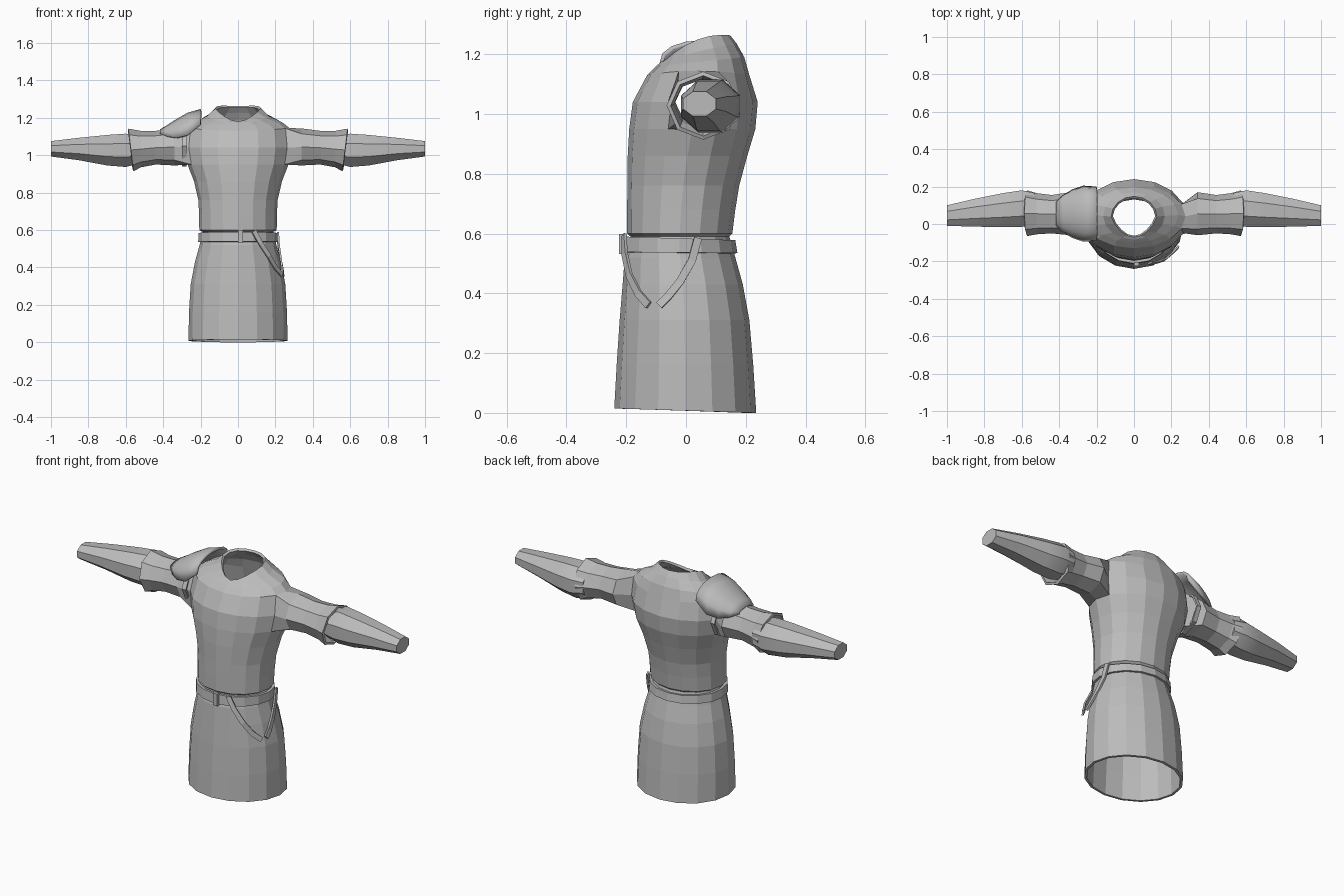
import bpy, bmesh, math
from mathutils import Vector

cube = bpy.data.objects.get("Cube")
if cube:
    bpy.data.objects.remove(cube, do_unlink=True)

cloth = bpy.data.materials.new("grey_cloth")
cloth.use_nodes = True
GREY = (0.5, 0.5, 0.5, 1)
cloth.diffuse_color = GREY
cloth.node_tree.nodes["Principled BSDF"].inputs["Base Color"].default_value = GREY
SEG = 16


def finish(name, bm, thick=0.0, smooth=None, offset=-1):
    """Turn a bmesh into an object with optional thickness and smoothing."""
    bmesh.ops.recalc_face_normals(bm, faces=bm.faces)
    mesh = bpy.data.meshes.new(name)
    bm.to_mesh(mesh)
    bm.free()
    mesh.materials.append(cloth)
    ob = bpy.data.objects.new(name, mesh)
    bpy.context.collection.objects.link(ob)
    if smooth:
        bpy.ops.object.select_all(action='DESELECT')
        ob.select_set(True)
        bpy.context.view_layer.objects.active = ob
        bpy.ops.object.shade_smooth_by_angle(angle=math.radians(smooth))
    if thick:
        mod = ob.modifiers.new("thickness", 'SOLIDIFY')
        mod.thickness, mod.offset = thick, offset
    return ob


def body_ring(bm, zf, zb, rx, yf, yb, lift=0, pinch=0):
    """Horizontal ring: front and back heights, half width, front and back y."""
    out = []
    for i in range(SEG):
        a = math.tau * i / SEG
        c, s = math.cos(a), math.sin(a)
        x = rx * c * (1 - pinch * max(0, -s))
        z = zf + (zb - zf) * (s + 1) / 2 + lift * c * c
        out.append(bm.verts.new((x, (yf + yb) / 2 + (yb - yf) / 2 * s, z)))
    return out


def arm_ring(bm, side, x, y0, y1, z0, z1, lean=0, n=8, turn=0):
    """Ring around an arm, fitted to the given y and z limits."""
    out = []
    k = 1 / math.cos(turn)
    for i in range(n):
        a = math.tau * i / n + turn
        c, s = math.cos(a) * k, math.sin(a) * k
        out.append(bm.verts.new((side * (x + lean * s), (y0 + y1) / 2 + (y1 - y0) / 2 * c,
                                 (z0 + z1) / 2 + (z1 - z0) / 2 * s)))
    return out


def bridge(bm, a, b, skip=()):
    n = len(a)
    for i in range(n):
        if i not in skip:
            j = (i + 1) % n
            bm.faces.new((a[i], a[j], b[j], b[i]))


# Tunic: skirt, torso and collar as stacked rings, with open armholes
bm = bmesh.new()
levels = [
    (.015, 0, .265, -.24, .235), (.16, .16, .262, -.232, .225),
    (.31, .31, .253, -.222, .212), (.43, .43, .23, -.212, .19),
    (.52, .52, .205, -.205, .165), (.59, .59, .19, -.185, .145),
    (.6, .6, .207, -.197, .155), (.68, .68, .208, -.197, .165),
    (.76, .76, .212, -.196, .178), (.86, .86, .235, -.195, .205),
    (.95, .95, .27, -.19, .232), (1.04, 1.04, .285, -.178, .24),
    (1.13, 1.13, .275, -.13, .212, .015), (1.16, 1.19, .237, -.1, .195),
    (1.175, 1.235, .165, -.083, .17, .005), (1.18, 1.263, .122, -.07, .148, .028, .25),
]
rings = [body_ring(bm, *lv) for lv in levels]
HOLE = 11
for r in range(len(rings) - 1):
    holes = (0, 7, 8, 15) if r in (HOLE - 1, HOLE) else ()
    bridge(bm, rings[r], rings[r + 1], holes)

# Short sleeves grow from the armholes and flare into cuffs
DIRS = [(1, 0), (1, 1), (0, 1), (-1, 1), (-1, 0), (-1, -1), (0, -1), (1, -1)]
sleeve = [(.34, -.06, .17, .945, 1.143), (.44, -.05, .155, .95, 1.13),
          (.52, -.055, .165, .935, 1.13), (.572, -.065, .18, .914, 1.142, .014)]
for side in (1, -1):
    mid = 0 if side > 0 else SEG // 2
    prev = [rings[HOLE + dz][(mid + side * dy) % SEG] for dy, dz in DIRS]
    for sec in sleeve:
        ring = arm_ring(bm, side, *sec)
        bridge(bm, prev, ring)
        prev = ring
bmesh.ops.delete(bm, geom=[v for v in bm.verts if not v.link_faces], context='VERTS')
finish("tunic", bm, .014)

# Fitted lower sleeves
lower = [(.53, -.005, .165, .955, 1.1), (.6, -.015, .18, .937, 1.115),
         (.7, -.017, .165, .945, 1.108), (.85, -.014, .135, .973, 1.093),
         (1.0, -.01, .1, .993, 1.075)]
for side, label in ((1, "left"), (-1, "right")):
    bm = bmesh.new()
    secs = [arm_ring(bm, side, *s, turn=math.pi / 8) for s in lower]
    for a, b in zip(secs, secs[1:]):
        bridge(bm, a, b)
    bm.faces.new(secs[0])
    bm.faces.new(secs[-1])
    finish(label + "_lower_sleeve", bm, smooth=25)

# Domed shoulder plate: x, ridge height, edge height, half width
bm = bmesh.new()
plate = [(-.2, 1.247, 1.165, .145), (-.27, 1.227, 1.108, .15), (-.33, 1.193, 1.093, .13),
         (-.38, 1.16, 1.1, .1), (-.417, 1.138, 1.115, .065)]
N = 8
rows = []
for x, top, low, half in plate:
    row = []
    for i in range(N + 1):
        t = 2 * i / N - 1
        a = t * math.pi / 2
        row.append(bm.verts.new((x, .055 + half * math.sin(a), low + (top - low) * math.cos(a) ** .8)))
    rows.append(row)
for a, b in zip(rows, rows[1:]):
    for i in range(N):
        bm.faces.new((a[i], a[i + 1], b[i + 1], b[i]))
finish("shoulder_plate", bm, .014, 35)

# Strap holding the plate under the arm
bm = bmesh.new()
strap = [arm_ring(bm, -1, x, -.075, .175, .94, 1.16) for x in (.275, .3)]
bridge(bm, *strap)
finish("shoulder_strap", bm, .01)

# Belt with buckle
bm = bmesh.new()
belt = [body_ring(bm, .538, .535, .213, -.215, .172), body_ring(bm, .59, .578, .21, -.211, .165)]
bridge(bm, *belt)
finish("belt", bm, .016)

bm = bmesh.new()
bmesh.ops.create_cube(bm, size=1)
for v in bm.verts:
    v.co = Vector((.013, -.214, .565)) + v.co * Vector((.028, .02, .068))
finish("buckle", bm)


# Hanging belt ends as ribbons following short paths
def ribbon(name, path, width):
    bm = bmesh.new()
    pts = [Vector(p) for p in path]
    prev = None
    for i, p in enumerate(pts):
        along = (pts[min(i + 1, len(pts) - 1)] - pts[max(i - 1, 0)]).normalized()
        outward = Vector((p.x, p.y, 0)).normalized()
        across = along.cross(outward).normalized() * width / 2
        pair = [bm.verts.new(p - across), bm.verts.new(p + across)]
        if prev:
            bm.faces.new((prev[0], prev[1], pair[1], pair[0]))
        prev = pair
    finish(name, bm, .01, offset=0)


ribbon("belt_end_front", [(.085, -.208, .595), (.12, -.205, .53), (.165, -.19, .46),
                          (.2, -.16, .4), (.235, -.125, .36)], .026)
ribbon("belt_end_side", [(.212, .04, .585), (.218, .02, .51), (.23, -.02, .44),
                         (.238, -.06, .39), (.24, -.09, .36)], .026)
